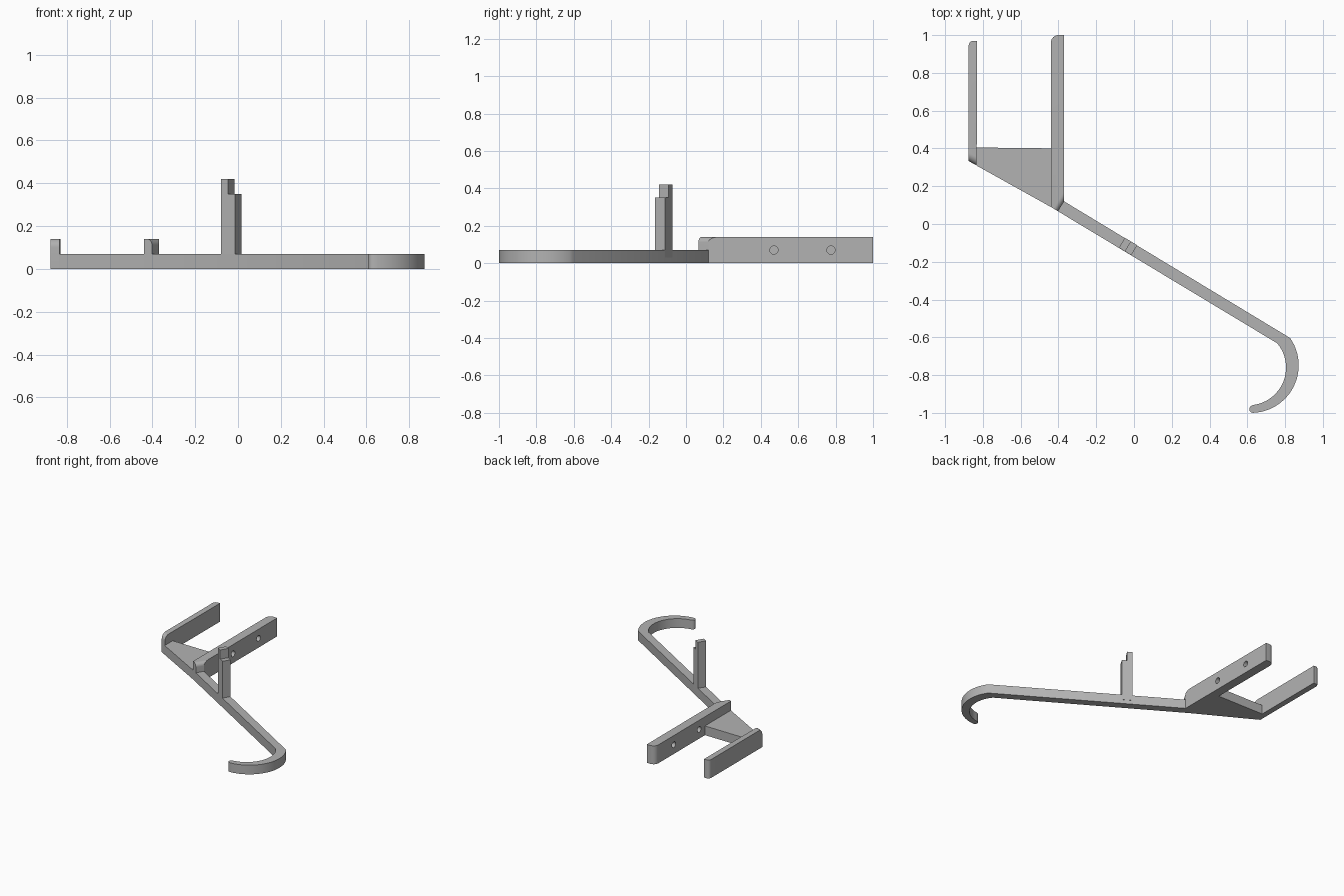
import bpy, bmesh, math
from mathutils import Vector

if "Cube" in bpy.data.objects:
    bpy.data.objects.remove(bpy.data.objects["Cube"])

grey = bpy.data.materials.new("plain grey")
grey.use_nodes = True
colour = (0.45, 0.45, 0.45, 1)
grey.diffuse_color = colour
grey.node_tree.nodes["Principled BSDF"].inputs["Base Color"].default_value = colour


def arc(cx, cy, r, start, end, n):
    """Points along a circular arc, angles in degrees."""
    angles = [math.radians(start + (end - start) * i / n) for i in range(n + 1)]
    return [(cx + r * math.cos(a), cy + r * math.sin(a)) for a in angles]


def prism(name, outline, z0, z1, rounds=()):
    """Extrude an outline; rounds lists (edge midpoint, radius) to round over."""
    bm = bmesh.new()
    face = bm.faces.new([bm.verts.new((x, y, z0)) for x, y in outline])
    new = bmesh.ops.extrude_face_region(bm, geom=[face])["geom"]
    bmesh.ops.translate(bm, vec=(0, 0, z1 - z0),
                        verts=[v for v in new if isinstance(v, bmesh.types.BMVert)])
    for point, radius in rounds:
        target = Vector(point)
        edge = min(bm.edges, key=lambda e: ((e.verts[0].co + e.verts[1].co) / 2 - target).length)
        bmesh.ops.bevel(bm, geom=[edge], offset=radius, segments=8, profile=0.5, affect='EDGES')
    bmesh.ops.recalc_face_normals(bm, faces=bm.faces[:])
    mesh = bpy.data.meshes.new(name)
    bm.to_mesh(mesh)
    bm.free()
    mesh.materials.append(grey)
    obj = bpy.data.objects.new(name, mesh)
    bpy.context.collection.objects.link(obj)
    return obj


def activate(obj):
    bpy.ops.object.select_all(action='DESELECT')
    obj.select_set(True)
    bpy.context.view_layer.objects.active = obj


# Flat base: gusset plate, diagonal arm and curled hook
outline = [(-0.835, 0.405), (-0.40, 0.40), (-0.37, 0.12)]
outline += arc(0.62, -0.748, 0.252, 35, -88, 24)
outline += arc(0.629, -0.98, 0.019, 250, 110, 6)
outline += arc(0.605, -0.76, 0.20, -83, 40, 24)
outline += [(-0.44, 0.09), (-0.835, 0.31)]
base = prism("arm_and_hook", outline, 0, 0.07)

# Two upright prongs, rounded at the front top and the outer far corner
right_prong = prism("outer_prong",
                    [(-0.875, 0.333), (-0.833, 0.31), (-0.83, 0.97), (-0.875, 0.97)], 0, 0.14,
                    [((-0.854, 0.32, 0.14), 0.04), ((-0.875, 0.97, 0.07), 0.025)])
left_prong = prism("drilled_prong",
                   [(-0.44, 0.09), (-0.402, 0.067), (-0.37, 0.12), (-0.37, 1.0), (-0.44, 1.0)], 0, 0.14,
                   [((-0.386, 0.093, 0.14), 0.028), ((-0.44, 1.0, 0.07), 0.04)])

# Two screw holes through the inner prong
for y in (0.47, 0.775):
    bpy.ops.mesh.primitive_cylinder_add(vertices=24, radius=0.022, depth=0.3,
                                        location=(-0.4, y, 0.07), rotation=(0, math.pi / 2, 0))
    cutter = bpy.context.object
    cutter.name = "hole_cutter"
    cutter.hide_render = True
    cutter.data.materials.append(grey)
    activate(left_prong)
    cut = left_prong.modifiers.new("hole", 'BOOLEAN')
    cut.operation = 'DIFFERENCE'
    cut.object = cutter
    bpy.ops.object.modifier_apply(modifier=cut.name)
    bpy.data.objects.remove(cutter)

# Stepped post standing on the arm, aligned with it
along = Vector((0.857, -0.515))
across = Vector((0.515, 0.857)) * 0.062
corner = Vector((-0.08, -0.126))


def post_block(name, a, b, z1):
    p, q = corner + along * a, corner + along * b
    return prism(name, [p, q, q + across, p + across], 0.03, z1)


post_tall = post_block("post_tall", 0, 0.038, 0.42)
post_step = post_block("post_step", 0.038, 0.076, 0.35)

for obj in (base, right_prong, left_prong, post_tall, post_step):
    activate(obj)
    bpy.ops.object.shade_smooth_by_angle(angle=math.radians(30))
